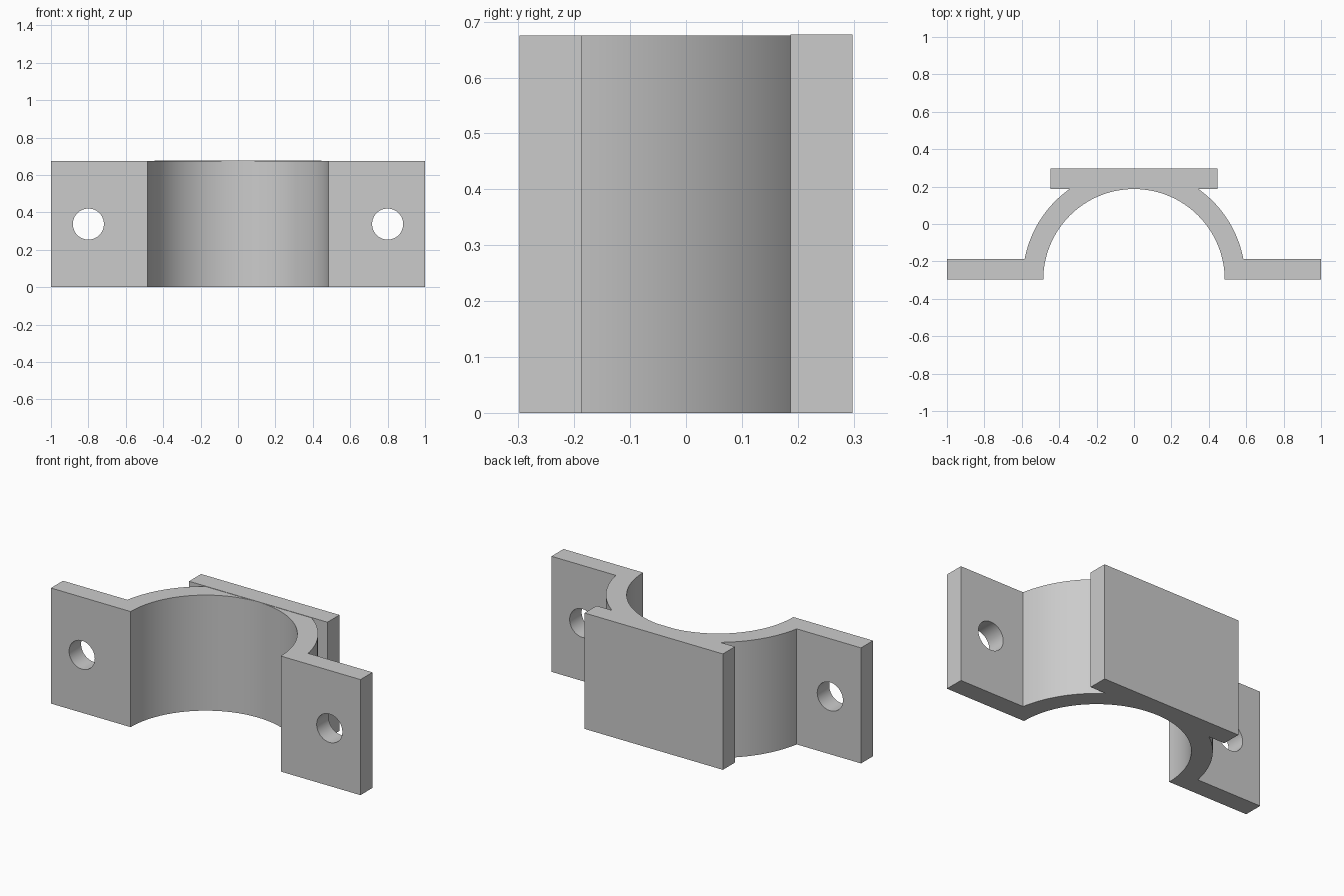
import bpy, bmesh
from math import pi, sin, cos, asin, radians

if "Cube" in bpy.data.objects:
    bpy.data.objects.remove(bpy.data.objects["Cube"], do_unlink=True)

HEIGHT = 0.675
FRONT, BACK, THICK = -0.298, 0.298, 0.111
INNER, OUTER = 0.485, 0.595
HOLE_X, HOLE_R = 0.8, 0.083
STEPS = 64

grey = bpy.data.materials.new("light grey")
grey.use_nodes = True
grey.diffuse_color = (0.6, 0.6, 0.6, 1)
grey.node_tree.nodes["Principled BSDF"].inputs["Base Color"].default_value = (0.6, 0.6, 0.6, 1)


def arc(radius, start, end):
    """Points on an arc centred on the front plane."""
    angles = [start + (end - start) * i / STEPS for i in range(STEPS + 1)]
    return [(radius * cos(a), FRONT + radius * sin(a)) for a in angles]


def extrude_profile(name, outline, height):
    """Closed xy outline raised from the floor to the given height."""
    bm = bmesh.new()
    base = bm.faces.new([bm.verts.new((x, y, 0)) for x, y in outline])
    top = bmesh.ops.extrude_face_region(bm, geom=[base])["geom"]
    bmesh.ops.translate(bm, vec=(0, 0, height),
                        verts=[v for v in top if isinstance(v, bmesh.types.BMVert)])
    bmesh.ops.recalc_face_normals(bm, faces=bm.faces)
    mesh = bpy.data.meshes.new(name)
    bm.to_mesh(mesh)
    bm.free()
    mesh.materials.append(grey)
    obj = bpy.data.objects.new(name, mesh)
    bpy.context.collection.objects.link(obj)
    return obj


def activate(obj):
    bpy.ops.object.select_all(action="DESELECT")
    obj.select_set(True)
    bpy.context.view_layer.objects.active = obj


# Half-round arch with a flange on each side
flange_back = FRONT + THICK
meet = asin(THICK / OUTER)
outline = [(1, FRONT), (1, flange_back)]
outline += arc(OUTER, meet, pi - meet)
outline += [(-1, flange_back), (-1, FRONT)]
outline += arc(INNER, pi, 0)
bracket = extrude_profile("arch_and_flanges", outline, HEIGHT)

# Bolt hole through each flange
for side in (-1, 1):
    bpy.ops.mesh.primitive_cylinder_add(
        vertices=48, radius=HOLE_R, depth=4 * THICK,
        location=(side * HOLE_X, FRONT + THICK / 2, HEIGHT / 2), rotation=(pi / 2, 0, 0))
    cutter = bpy.context.object
    cutter.name = "hole_cutter"
    cutter.hide_render = True
    cutter.data.materials.append(grey)
    activate(bracket)
    cut = bracket.modifiers.new("bolt_hole", "BOOLEAN")
    cut.operation = "DIFFERENCE"
    cut.solver = "EXACT"
    cut.object = cutter
    bpy.ops.object.modifier_apply(modifier=cut.name)
    bpy.data.objects.remove(cutter, do_unlink=True)

activate(bracket)
bpy.ops.object.shade_smooth_by_angle(angle=radians(30))

# Flat mounting plate on the crown of the arch, a hair taller than it
w = 0.447
extrude_profile("back_plate",
                [(-w, BACK - THICK), (w, BACK - THICK), (w, BACK), (-w, BACK)], HEIGHT + 0.002)
